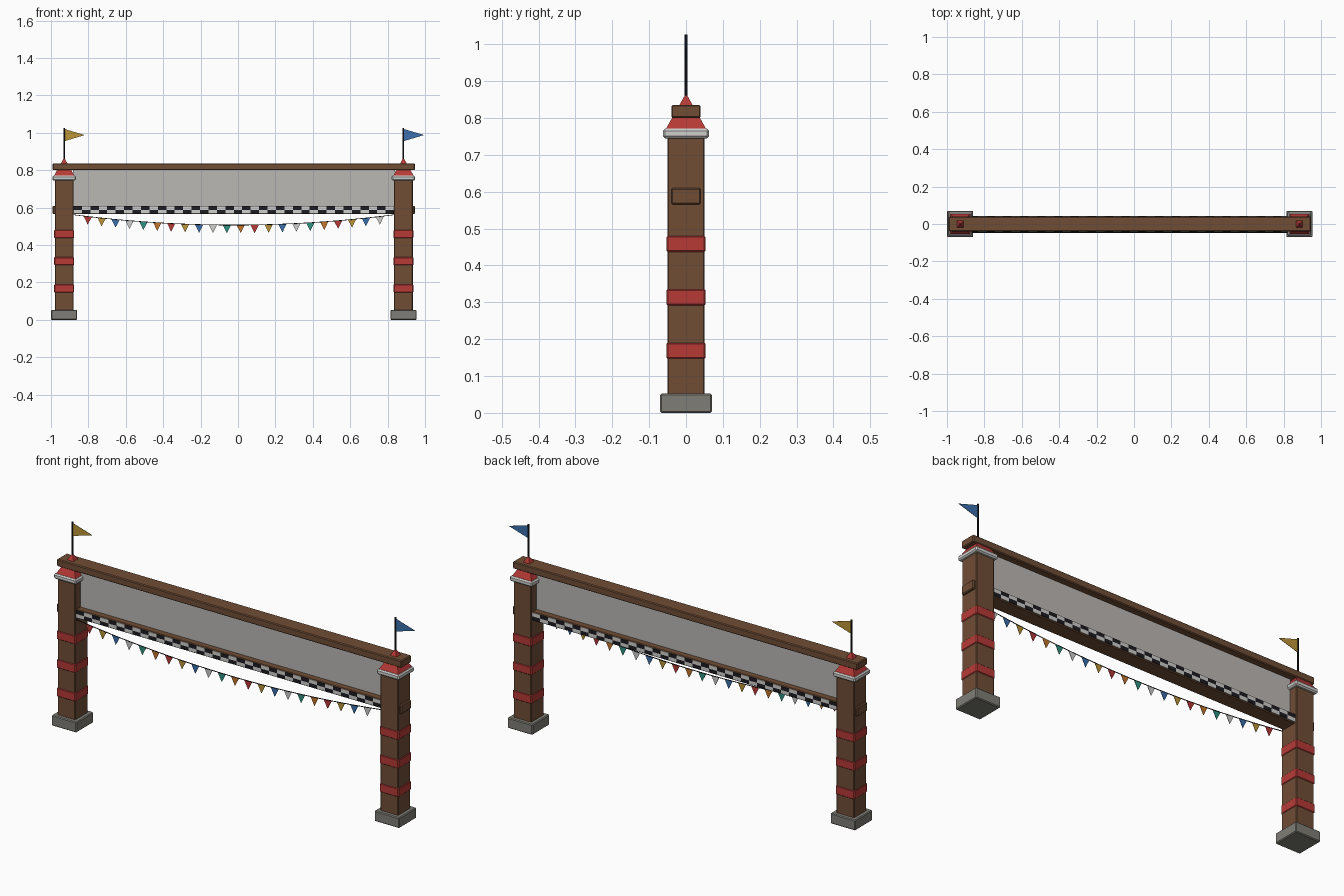
import bpy, bmesh, math
from mathutils import Matrix, Vector

default = bpy.data.objects.get("Cube")
if default:
    bpy.data.objects.remove(default, do_unlink=True)


def material(name, r, g, b):
    m = bpy.data.materials.new(name)
    m.use_nodes = True
    m.diffuse_color = (r, g, b, 1)
    m.node_tree.nodes["Principled BSDF"].inputs["Base Color"].default_value = (r, g, b, 1)
    return m


BROWN = material("brown wood", 0.16, 0.075, 0.036)
RED = material("red paint", 0.47, 0.042, 0.037)
STONE = material("grey stone", 0.21, 0.205, 0.18)
WHITE = material("white", 0.62, 0.62, 0.61)
PANEL = material("pale grey cloth", 0.5, 0.48, 0.46)
BLACK = material("black", 0.012, 0.012, 0.016)
YELLOW = material("yellow", 0.5, 0.3, 0.04)
BLUE = material("blue", 0.045, 0.16, 0.42)
TEAL = material("teal", 0.03, 0.29, 0.22)
ORANGE = material("orange", 0.55, 0.18, 0.025)

MID = -0.0225          # middle of the gate
HALF = 0.907           # middle to each post
INNER = HALF - 0.05    # middle to the inside of each post


def finish(bm, name, *mats):
    me = bpy.data.meshes.new(name)
    bmesh.ops.recalc_face_normals(bm, faces=bm.faces)
    bm.to_mesh(me)
    bm.free()
    ob = bpy.data.objects.new(name, me)
    bpy.context.collection.objects.link(ob)
    for m in mats:
        me.materials.append(m)
    return ob


def box(name, mat, x, hx, hy, z0, z1, bevel=0.003):
    bm = bmesh.new()
    size = Matrix.Diagonal((2 * hx, 2 * hy, z1 - z0, 1))
    bmesh.ops.create_cube(bm, size=1, matrix=Matrix.Translation((x, 0, (z0 + z1) / 2)) @ size)
    ob = finish(bm, name, mat)
    if bevel:
        mod = ob.modifiers.new("bevel", 'BEVEL')
        mod.width = bevel
        mod.segments = 1
    return ob


def cone(name, mat, x, r0, r1, z0, z1, sides, turn=0):
    bm = bmesh.new()
    place = Matrix.Translation((x, 0, (z0 + z1) / 2)) @ Matrix.Rotation(turn, 4, 'Z')
    bmesh.ops.create_cone(bm, cap_ends=True, segments=sides, radius1=r0, radius2=r1,
                          depth=z1 - z0, matrix=place)
    return finish(bm, name, mat)


def pennant(name, mat, corners, y, thick=0.002):
    # Thin triangular plate from three (x, z) corners
    bm = bmesh.new()
    face = bm.faces.new([bm.verts.new((x, y - thick / 2, z)) for x, z in corners])
    out = bmesh.ops.extrude_face_region(bm, geom=[face])
    verts = [v for v in out["geom"] if isinstance(v, bmesh.types.BMVert)]
    bmesh.ops.translate(bm, verts=verts, vec=(0, thick, 0))
    return finish(bm, name, mat)


# Posts with footings, bands, caps, roofs and flags
for side, sign, flag_mat in (("right", -1, YELLOW), ("left", 1, BLUE)):
    x = MID + sign * HALF
    box(side + "_footing", STONE, x, 0.07, 0.07, 0, 0.053, 0.004)
    box(side + "_post", BROWN, x, 0.05, 0.05, 0.05, 0.747)
    for i in range(3):
        z = 0.146 + 0.145 * i
        box(f"{side}_band_{i + 1}", RED, x, 0.053, 0.053, z, z + 0.045, 0.004)
    box(side + "_cap", WHITE, x, 0.063, 0.063, 0.745, 0.771, 0.006)
    cone(side + "_roof", RED, x, 0.055 * math.sqrt(2), 0.001, 0.77, 0.866, 4, math.pi / 4)
    cone(side + "_flagpole", BLACK, x, 0.004, 0.004, 0.85, 1.027, 8)
    pennant(side + "_flag", flag_mat, [(x, 1.021), (x, 0.955), (x + 0.11, 0.988)], 0)

# Crossbeams and the cloth between them
box("top_beam", BROWN, MID, 0.968, 0.04, 0.8, 0.836, 0.004)
box("lower_beam", BROWN, MID, 0.968, 0.04, 0.565, 0.61, 0.004)
box("banner_panel", PANEL, MID, INNER + 0.004, 0.006, 0.6, 0.805, 0)

# Checkered strips on the front and back of the lower beam
COLS, ROWS = 38, 2
for name, y in (("front_checker", -0.0415), ("back_checker", 0.0415)):
    bm = bmesh.new()
    place = Matrix.Translation((MID, y, 0.5885)) @ Matrix.Rotation(math.pi / 2, 4, 'X')
    bmesh.ops.create_grid(bm, x_segments=COLS, y_segments=ROWS, size=1,
                          matrix=place @ Matrix.Diagonal((INNER, 0.019, 1, 1)))
    for f in bm.faces:
        c = f.calc_center_median()
        col = int((c.x - MID + INNER) / (2 * INNER) * COLS)
        f.material_index = (col + (c.z > 0.5885)) % 2
    ob = finish(bm, name, WHITE, BLACK)
    mod = ob.modifiers.new("thickness", 'SOLIDIFY')
    mod.thickness = 0.002
    mod.offset = 0

# Sagging rope
ROPE_Y = -0.045


def rope_z(x):
    return 0.507 + 0.055 * (x / INNER) ** 2


curve = bpy.data.curves.new("bunting_rope", 'CURVE')
curve.dimensions = '3D'
curve.bevel_depth = 0.002
curve.bevel_resolution = 1
spline = curve.splines.new('POLY')
spline.points.add(32)
for i, p in enumerate(spline.points):
    x = INNER * (i / 16 - 1)
    p.co = (MID + x, ROPE_Y, rope_z(x), 1)
curve.materials.append(BLACK)
rope = bpy.data.objects.new("bunting_rope", curve)
bpy.context.collection.objects.link(rope)

# Bunting pennants in a repeating colour order
ORDER = [RED, YELLOW, BLUE, WHITE, TEAL, ORANGE]
COUNT = 22
for i in range(COUNT):
    x = (i - (COUNT - 1) / 2) * 0.0744
    z = rope_z(x)
    left, right = x - 0.022, x + 0.022
    pennant(f"bunting_{i + 1}", ORDER[i % 6],
            [(MID + left, rope_z(left)), (MID + x, z - 0.044), (MID + right, rope_z(right))], ROPE_Y)
